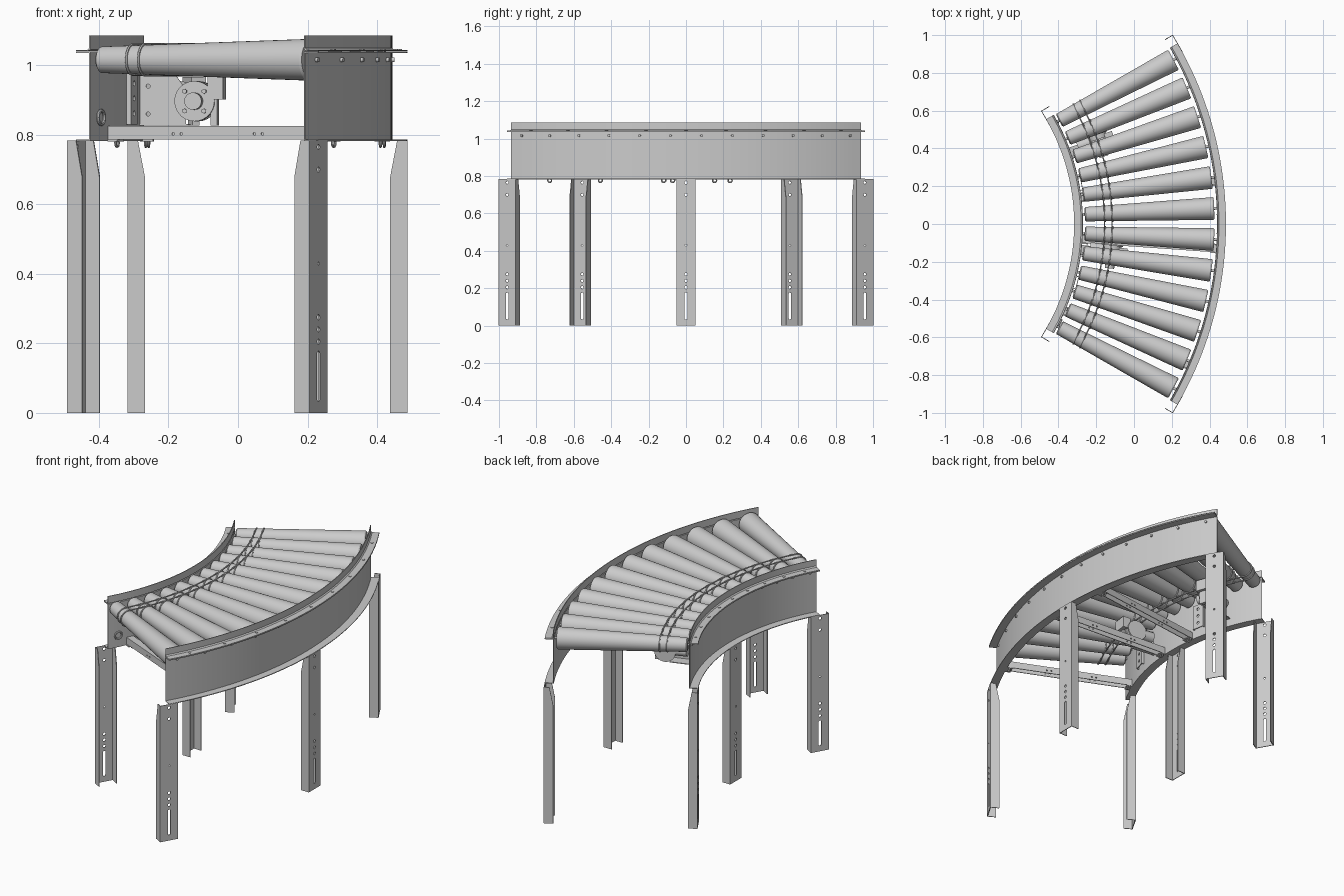
import bpy, bmesh, math
from math import radians, cos, sin, pi
from mathutils import Matrix, Vector

if "Cube" in bpy.data.objects:
    bpy.data.objects.remove(bpy.data.objects["Cube"])

CX = -1.426                       # x of the curve centre
R_IN, R_OUT = 1.156, 1.866        # rail web radii
SPAN = 30                         # half angle of the curve
T = 0.004                         # sheet thickness

RADIAL = Matrix.Rotation(pi / 2, 4, 'X')                       # plate lies in radial / z
TANGENT = Matrix(((0, 0, 1, 0), (1, 0, 0, 0), (0, 1, 0, 0), (0, 0, 0, 1)))  # plate in tangent / z
AX_R = Matrix.Rotation(pi / 2, 4, 'Y')                         # cylinder along radius
AX_T = Matrix.Rotation(pi / 2, 4, 'X')                         # cylinder along tangent


def polar(deg, r=0, t=0, z=0):
    """Frame with x = radial, y = tangential at an angle on the curve."""
    return (Matrix.Translation((CX, 0, 0)) @ Matrix.Rotation(radians(deg), 4, 'Z')
            @ Matrix.Translation((r, t, z)))


def finish(bm, name):
    bmesh.ops.recalc_face_normals(bm, faces=bm.faces)
    me = bpy.data.meshes.new(name)
    bm.to_mesh(me)
    bm.free()
    me.shade_smooth()
    me.set_sharp_from_angle(angle=radians(30))
    ob = bpy.data.objects.new(name, me)
    bpy.context.collection.objects.link(ob)
    return ob


def box(bm, m, size):
    bmesh.ops.create_cube(bm, size=1, matrix=m @ Matrix.Diagonal((*size, 1)))


def cyl(bm, m, rad, length, seg=20):
    bmesh.ops.create_cone(bm, cap_ends=True, segments=seg, radius1=rad, radius2=rad,
                          depth=length, matrix=m)


def loft(bm, rings, closed_path=False):
    """Skin a list of equal closed rings."""
    vs = [[bm.verts.new(p) for p in ring] for ring in rings]
    n = len(vs[0])
    last = len(vs) if closed_path else len(vs) - 1
    for i in range(last):
        a, b = vs[i], vs[(i + 1) % len(vs)]
        for j in range(n):
            k = (j + 1) % n
            bm.faces.new((a[j], a[k], b[k], b[j]))
    if not closed_path:
        bm.faces.new(vs[0])
        bm.faces.new(vs[-1])


def slot(x, z, rad, half=0):
    """Round hole, or vertical slot when half > 0."""
    return [(x + rad * cos(a), z + rad * sin(a) + (half if sin(a) > 0 else -half))
            for a in (2 * pi * (i + .5) / 12 for i in range(12))]


def plate(bm, m, outline, holes=(), t=T):
    cu = bpy.data.curves.new('plate', 'CURVE')
    cu.dimensions, cu.fill_mode, cu.extrude = '2D', 'BOTH', t / 2
    for loop in [outline, *holes]:
        sp = cu.splines.new('POLY')
        sp.points.add(len(loop) - 1)
        for p, (x, y) in zip(sp.points, loop):
            p.co = (x, y, 0, 1)
        sp.use_cyclic_u = True
    ob = bpy.data.objects.new('plate', cu)
    bpy.context.collection.objects.link(ob)
    deps = bpy.context.evaluated_depsgraph_get()
    me = bpy.data.meshes.new_from_object(ob.evaluated_get(deps))
    me.transform(m)
    bm.from_mesh(me)
    bpy.data.objects.remove(ob)
    bpy.data.curves.remove(cu)
    bpy.data.meshes.remove(me)


def ring(bm, m, major, minor):
    loft(bm, [[m @ Vector(((major + minor * cos(b)) * cos(a), (major + minor * cos(b)) * sin(a),
                           minor * sin(b))) for b in (2 * pi * j / 8 for j in range(8))]
              for a in (2 * pi * i / 16 for i in range(16))], True)


def rect(x0, x1, z0, z1):
    return [(x0, z0), (x1, z0), (x1, z1), (x0, z1)]


def arc_sweep(name, profile):
    bm = bmesh.new()
    n = 40
    loft(bm, [[polar(-SPAN + 2 * SPAN * i / n) @ Vector((r, 0, z)) for r, z in profile]
              for i in range(n + 1)])
    return finish(bm, name)


for side, R, s in (('inner', R_IN, -1), ('outer', R_OUT, 1)):
    # curved C-section side rail, flanges pointing away from the rollers
    f, w = R + s * .047, R + s * T
    arc_sweep(side + '_rail', [(R, .782), (f, .782), (f, .786), (w, .786),
                               (w, 1.036), (f, 1.036), (f, 1.04), (R, 1.04)])
    # raised guard strip on the rail
    arc_sweep(side + '_guard', [(R, 1.045), (R + s * .01, 1.041), (f, 1.041), (f, 1.044),
                                (R + s * .01, 1.044), (w, 1.05), (w, 1.086), (R, 1.086)])
    # bolts along the top flange
    bm = bmesh.new()
    for i in range(9):
        cyl(bm, polar(-26 + 6.5 * i, R + s * .025, 0, 1.044), .008, .006, 6)
    finish(bm, side + '_guard_bolts')

    # channel legs, web on the far side and tapered flanges toward the rollers
    for label, ang in (('front', -SPAN), ('middle', 0), ('back', SPAN)):
        bm = bmesh.new()
        r0, r1 = R + s * .048, R - s * .002
        holes = [slot(0, z, .008) for z in (.765, .70, .275, .24, .205)]
        holes += [slot(0, .43, .005), slot(0, .105, .008, .065)]
        plate(bm, polar(ang, r0 - s * T / 2) @ TANGENT, rect(-.052, .052, 0, .784), holes)
        for t in (-.05, .05):
            plate(bm, polar(ang, 0, t) @ RADIAL,
                  [(r0, 0), (r1, 0), (r1, .68), (r1 + s * .02, .784), (r0, .784)])
        finish(bm, f'{side}_{label}_leg')

# tapered rollers with shaft ends
ANGLES = [-28 + 56 * i / 11 for i in range(12)]
K, ZR, SEG = .0325, 1.016, 32
for n, ang in enumerate(ANGLES):
    bm = bmesh.new()
    prof = [(R_IN - .012, .007), (1.166, .007), (1.166, .03), (1.172, 1.166 * K), (1.18, 1.18 * K),
            (1.845, 1.845 * K), (1.852, .056), (1.852, .007), (R_OUT + .012, .007)]
    loft(bm, [[polar(ang, r, rad * cos(a), ZR + rad * sin(a)) @ Vector()
               for a in (2 * pi * j / SEG for j in range(SEG))] for r, rad in prof])
    finish(bm, f'roller_{n + 1}')

# drive bands linking neighbouring rollers
bm = bmesh.new()
for a0, a1 in zip(ANGLES, ANGLES[1:]):
    for r in (1.27, 1.31):
        h, rad = r * sin(radians((a1 - a0) / 2)), r * K + .002
        path = [((h if cos(a) > 0 else -h) + rad * cos(a), ZR + rad * sin(a), cos(a), sin(a))
                for a in (2 * pi * (i + .5) / 20 for i in range(20))]
        m = polar((a0 + a1) / 2)
        loft(bm, [[m @ Vector((r + .004 * sin(b), y + .004 * cos(b) * ny, z + .004 * cos(b) * nz))
                   for b in (2 * pi * j / 6 for j in range(6))] for y, z, ny, nz in path], True)
finish(bm, 'drive_bands')

# cross members with bolt holes and cable hooks under their ends
for n, ang in enumerate((-23.5, -4, 7)):
    bm = bmesh.new()
    holes = [slot(r, .803, .004) for r in (1.36, 1.385, 1.615, 1.64)]
    for t in (-.018, .018):
        plate(bm, polar(ang, 0, t) @ RADIAL, rect(R_IN, R_OUT, .787, .824), holes)
    box(bm, polar(ang, (R_IN + R_OUT) / 2, 0, .824), (R_OUT - R_IN, .04, T))
    finish(bm, f'cross_member_{n + 1}')
    bm = bmesh.new()
    for r in (R_IN + .015, R_OUT - .015):
        ring(bm, polar(ang, r, .01, .777) @ TANGENT, .011, .004)
        box(bm, polar(ang, r, 0, .784), (.03, .05, .005))
    finish(bm, f'cable_hooks_{n + 1}')

# drive units hung under the rollers
for n, ang in enumerate((-7, 19)):
    bm = bmesh.new()
    plate(bm, polar(ang, 0, -.03) @ RADIAL,
          [(1.156, .83), (1.29, .83), (1.29, .93), (1.26, .972), (1.156, .972)],
          [slot(1.18, z, .006) for z in (.86, .94)])
    box(bm, polar(ang, 1.225, 0, .829), (.14, .06, T))
    finish(bm, f'drive_plate_{n + 1}')
    bm = bmesh.new()
    cyl(bm, polar(ang, 1.315, .01, .897) @ AX_T, .05, .08, 28)
    for t in (-.035, -.01, .02, .05):
        cyl(bm, polar(ang, 1.315, t, .897) @ AX_T, .058, .008, 28)
    cyl(bm, polar(ang, 1.315, -.055, .897) @ AX_T, .025, .04)
    for a in range(4):
        c, d = .04 * cos(a * pi / 2 + .78), .04 * sin(a * pi / 2 + .78)
        cyl(bm, polar(ang, 1.315 + c, -.042, .897 + d) @ AX_T, .007, .01, 6)
    finish(bm, f'drive_motor_{n + 1}')
    bm = bmesh.new()
    box(bm, polar(ang, 1.375, 0, .934), (.045, .08, .064))
    box(bm, polar(ang, 1.37, -.01, .865), (.02, .04, .075))
    cyl(bm, polar(ang, 1.25, .02, .9) @ AX_R, .03, .1)
    finish(bm, f'drive_gearbox_{n + 1}')
    # upright bracket on the inner rail
    bm = bmesh.new()
    plate(bm, polar(ang - 8.5, R_IN + .012) @ TANGENT, rect(-.035, .035, .83, .975),
          [slot(0, z, .008) for z in (.862, .905, .948)])
    box(bm, polar(ang - 8.5, R_IN + .006, .033, .9025), (.012, T, .145))
    box(bm, polar(ang - 8.5, R_IN + .006, -.033, .9025), (.012, T, .145))
    finish(bm, f'drive_bracket_{n + 1}')

# cable grommet on the inner rail
bm = bmesh.new()
ring(bm, polar(-27, R_IN + .003, 0, .85) @ TANGENT, .02, .005)
finish(bm, 'cable_grommet')
